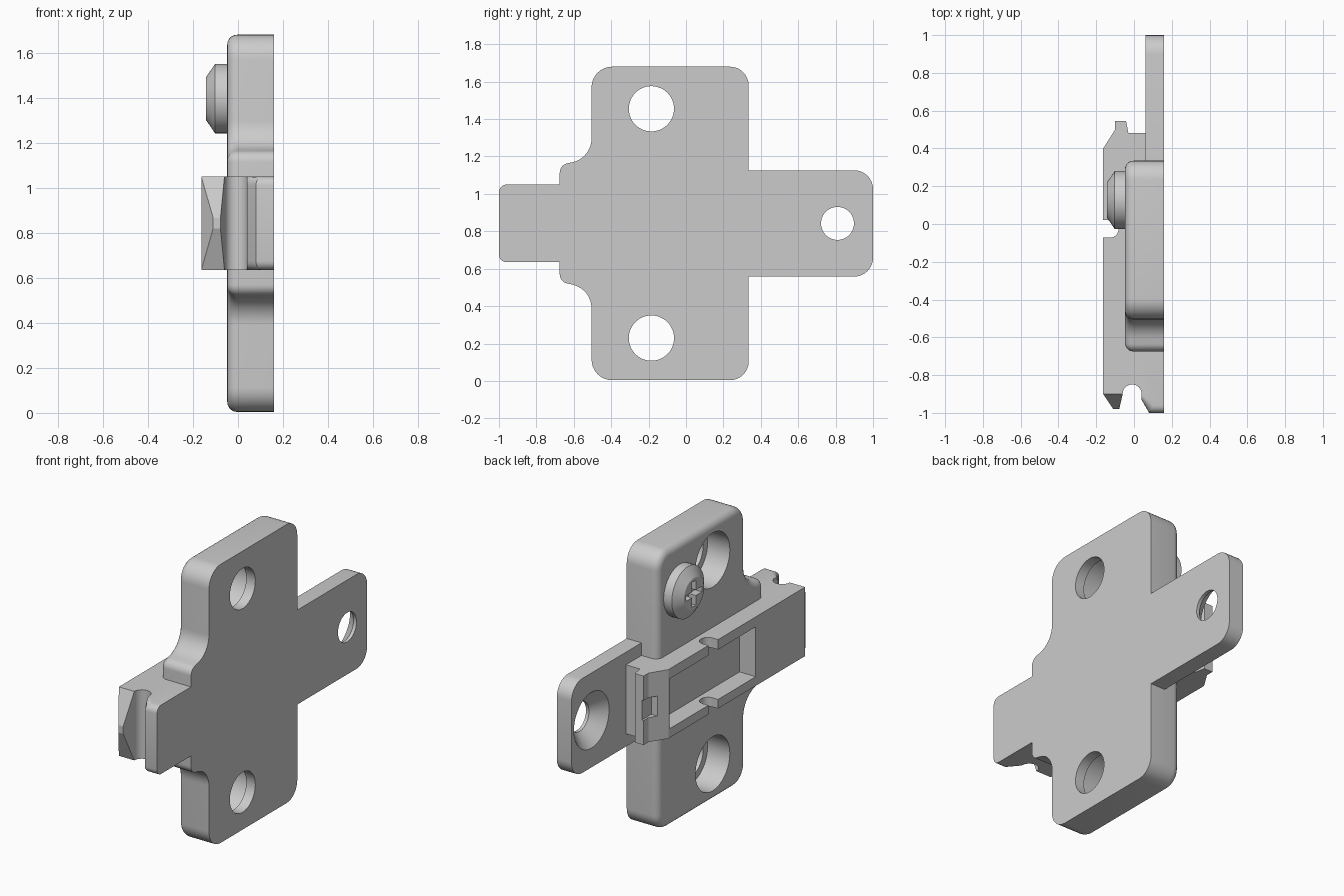
import bpy, bmesh, math
from mathutils import Vector

if "Cube" in bpy.data.objects:
    bpy.data.objects.remove(bpy.data.objects["Cube"])

ZC = 0.842  # height of the horizontal symmetry line


def fillet(points, seg=8):
    """Closed 2D outline; entries are (a, b) or (a, b, corner radius)."""
    out, n = [], len(points)
    for i, p in enumerate(points):
        c = Vector(p[:2])
        r = p[2] if len(p) > 2 else 0
        if not r:
            out.append(c)
            continue
        u = (Vector(points[i - 1][:2]) - c).normalized()
        v = (Vector(points[(i + 1) % n][:2]) - c).normalized()
        half = u.angle(v) / 2
        centre = c + (u + v).normalized() * (r / math.sin(half))
        s = c + u * (r / math.tan(half)) - centre
        e = c + v * (r / math.tan(half)) - centre
        turn = math.atan2(s.x * e.y - s.y * e.x, s.dot(e))
        for k in range(seg + 1):
            a = turn * k / seg
            out.append(centre + Vector((s.x * math.cos(a) - s.y * math.sin(a),
                                        s.x * math.sin(a) + s.y * math.cos(a))))
    return out


def finish(name, bm):
    bmesh.ops.recalc_face_normals(bm, faces=bm.faces[:])
    me = bpy.data.meshes.new(name)
    bm.to_mesh(me)
    bm.free()
    ob = bpy.data.objects.new(name, me)
    bpy.context.collection.objects.link(ob)
    return ob


def prism(name, points, lo, hi, axis, pick=None, radius=0):
    """Extrude an outline along x (y,z points) or z (x,y points); round picked edges."""
    bm = bmesh.new()
    rings = [[bm.verts.new((h, p[0], p[1]) if axis == 'x' else (p[0], p[1], h))
              for p in fillet(points)] for h in (lo, hi)]
    n = len(rings[0])
    for ring in rings:
        bm.faces.new(ring)
    for i in range(n):
        j = (i + 1) % n
        bm.faces.new((rings[0][i], rings[0][j], rings[1][j], rings[1][i]))
    bmesh.ops.recalc_face_normals(bm, faces=bm.faces[:])
    if pick:
        edges = [e for e in bm.edges if pick(e.verts[0].co, e.verts[1].co)]
        bmesh.ops.bevel(bm, geom=edges, offset=radius, segments=5, profile=0.5,
                        affect='EDGES', clamp_overlap=False)
    return finish(name, bm)


def lathe(name, y, z, profile, seg=48):
    """Turned solid about an x-direction axis; profile is (x, radius)."""
    bm = bmesh.new()
    rings = [[bm.verts.new((x, y + r * math.cos(2 * math.pi * k / seg),
                            z + r * math.sin(2 * math.pi * k / seg)))
              for k in range(seg)] for x, r in profile]
    bm.faces.new(rings[0])
    bm.faces.new(rings[-1])
    for a, b in zip(rings, rings[1:]):
        for k in range(seg):
            j = (k + 1) % seg
            bm.faces.new((a[k], a[j], b[j], b[k]))
    return finish(name, bm)


def box(x0, x1, y0, y1, z0, z1):
    return prism("cutter", [(x0, y0), (x1, y0), (x1, y1), (x0, y1)], z0, z1, 'z')


def cut(ob, *cutters):
    bpy.context.view_layer.objects.active = ob
    for c in cutters:
        m = ob.modifiers.new("cut", 'BOOLEAN')
        m.operation, m.solver, m.object = 'DIFFERENCE', 'EXACT', c
        bpy.ops.object.modifier_apply(modifier=m.name)
        bpy.data.objects.remove(c)


# Upright base plate with shoulders, rounded on its outer face
upper = [(0.335, ZC), (0.335, 1.68, 0.1), (-0.505, 1.68, 0.11),
         (-0.505, 1.19, 0.13), (-0.675, 1.155, 0.05), (-0.675, ZC)]
outline = upper + [(p[0], 2 * ZC - p[1], *p[2:]) for p in reversed(upper[1:-1])]
plate = prism("base_plate", outline, -0.048, 0.16, 'x',
              lambda a, b: max(a.x, b.x) < -0.04, 0.045)

# Counterbored mounting holes
for z in (1.455, 2 * ZC - 1.455):
    cut(plate, lathe("cutter", -0.185, z,
                     [(-0.1, 0.163), (0.1, 0.163), (0.1, 0.121), (0.2, 0.121)]))

# Rear tab with a countersunk hole
tab = prism("rear_tab", [(0.335, 0.558), (1.0, 0.558, 0.1), (1.0, 1.126, 0.1),
                         (0.335, 1.126)], 0.062, 0.16, 'x')
cut(tab, lathe("cutter", 0.81, ZC,
               [(0.05, 0.18), (0.14, 0.088), (0.2, 0.088)]))

# Raised rail: side profile with front groove and rear hook
rail_profile = [(0.16, -0.675), (0.16, -1), (0.08, -1), (0.04, -0.93),
                (0.04, -0.85, 0.049), (-0.06, -0.85, 0.049), (-0.06, -0.9),
                (-0.163, -0.9), (-0.163, 0.4), (-0.10, 0.5), (-0.10, 0.546),
                (-0.042, 0.546), (-0.03, 0.482), (0.062, 0.482),
                (0.062, 0.335), (0.02, 0.335), (0.02, -0.675)]
Z0, Z1 = 0.635, 1.05
rail = prism("rail", rail_profile, Z0, Z1, 'z',
             lambda a, b: abs(a.z - b.z) < 1e-5 and max(a.y, b.y) < -0.92
             and min(a.x, b.x) > 0.03 and min(a.x, b.x) < 0.1, 0.04)

# Pocket, the round-bottomed cross slot and the small latch notch
slot = prism("cutter", [(-0.25, -0.072), (-0.082, -0.072, 0.044),
                        (-0.082, 0.02, 0.044), (-0.25, 0.02)], 0.5, 1.2, 'z')
cut(rail, box(-0.3, -0.055, -0.43, 0.392, Z0 + 0.055, Z1 - 0.06), slot,
    box(-0.3, -0.088, 0.455, 0.6, ZC - 0.06, ZC + 0.06))

# Faceted nose at the front of the rail
bm = bmesh.new()
rings = [[bm.verts.new((x, y, z)) for x, z in
          ((x0, z0), (x1, z0), (x1, z1), (x0, z1))]
         for y, x0, x1, z0, z1 in ((-0.9, -0.163, -0.06, Z0, Z1),
                                   (-0.98, -0.11, -0.078, 0.82, 0.865))]
for ring in rings:
    bm.faces.new(ring)
for i in range(4):
    j = (i + 1) % 4
    bm.faces.new((rings[0][i], rings[0][j], rings[1][j], rings[1][i]))
finish("rail_nose", bm)

# Adjusting screw with a cross recess
SY, SZ = 0.127, 1.396
screw = lathe("adjusting_screw", SY, SZ,
              [(0.0, 0.154), (-0.102, 0.154), (-0.142, 0.095)])
for a, b in ((0.075, 0.017), (0.017, 0.075)):
    cut(screw, box(-0.2, -0.095, SY - a, SY + a, SZ - b, SZ + b))

# Smooth the rounded parts, keep edges sharp
for ob in (plate, tab, rail, screw):
    bpy.ops.object.select_all(action='DESELECT')
    ob.select_set(True)
    bpy.context.view_layer.objects.active = ob
    bpy.ops.object.shade_smooth_by_angle(angle=math.radians(28))
